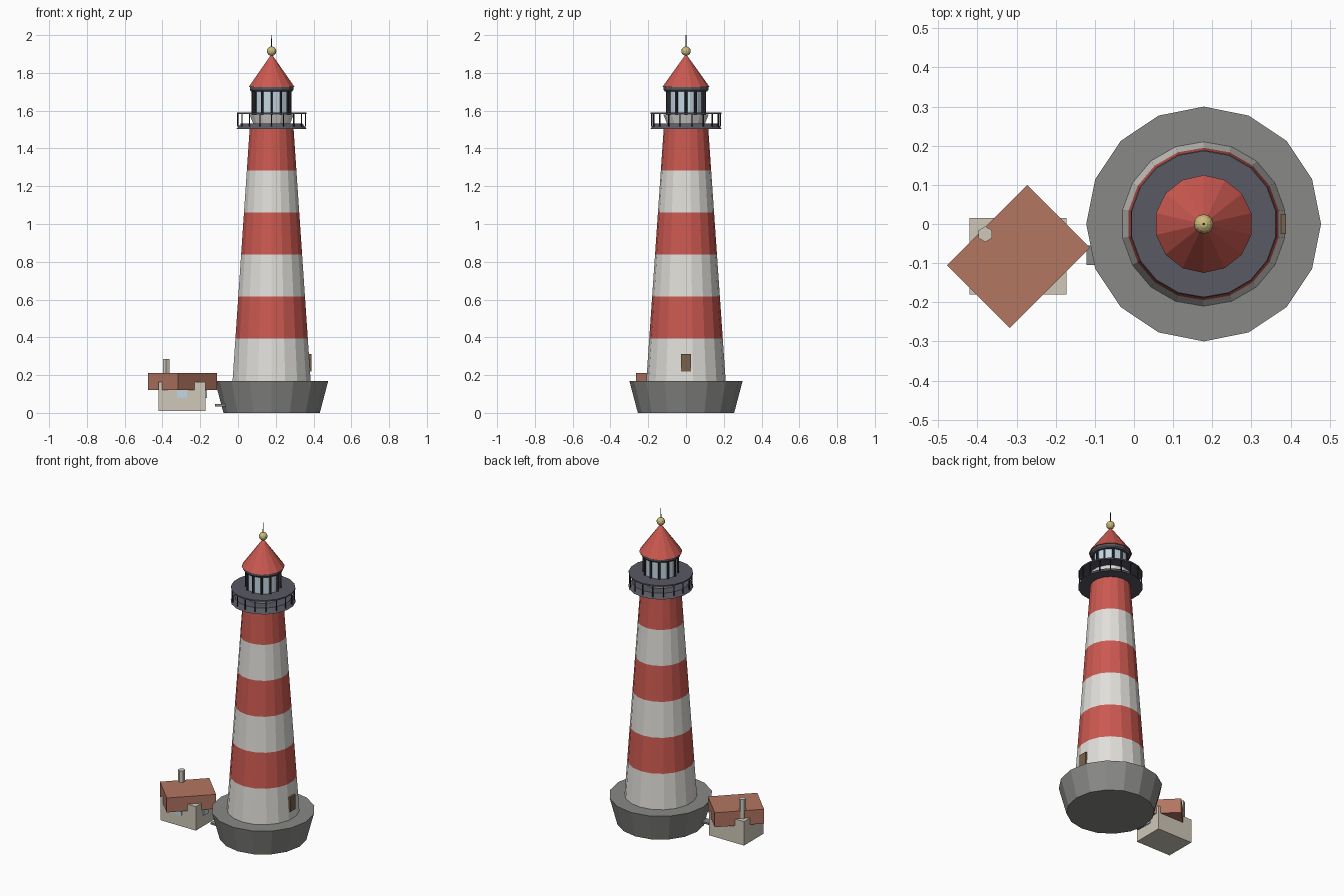
import bpy, bmesh
from math import sin, cos, pi

if "Cube" in bpy.data.objects:
    bpy.data.objects.remove(bpy.data.objects["Cube"])

TX = 0.178  # tower axis


def mat(name, r, g, b):
    m = bpy.data.materials.new(name)
    m.diffuse_color = (r, g, b, 1)
    m.use_nodes = True
    m.node_tree.nodes["Principled BSDF"].inputs["Base Color"].default_value = m.diffuse_color
    return m


RED = mat("red_paint", 0.60, 0.10, 0.08)
WHITE = mat("white_paint", 0.75, 0.74, 0.70)
STONE = mat("stone", 0.25, 0.25, 0.24)
DARK = mat("dark_iron", 0.10, 0.10, 0.125)
BLACK = mat("black_iron", 0.03, 0.03, 0.04)
GLASS = mat("glass", 0.55, 0.68, 0.76)
GOLD = mat("gold", 0.60, 0.50, 0.20)
WOOD = mat("wood", 0.19, 0.12, 0.07)
WALL = mat("plaster", 0.62, 0.58, 0.48)
TILE = mat("roof_tile", 0.45, 0.18, 0.12)


def finish(name, bm, m):
    bmesh.ops.recalc_face_normals(bm, faces=bm.faces)
    me = bpy.data.meshes.new(name)
    bm.to_mesh(me)
    bm.free()
    ob = bpy.data.objects.new(name, me)
    bpy.context.collection.objects.link(ob)
    me.materials.append(m)
    return ob


def lathe(name, profile, n, m, x=TX, y=0.0, caps=True):
    """Faceted turned part from (radius, z) rings, first corner on +y."""
    bm = bmesh.new()
    rings = []
    for r, z in profile:
        if r == 0:
            rings.append([bm.verts.new((x, y, z))] * n)
        else:
            rings.append([bm.verts.new((x + r * sin(2 * pi * i / n),
                                        y + r * cos(2 * pi * i / n), z)) for i in range(n)])
    for a, b in zip(rings, rings[1:]):
        for i in range(n):
            j = (i + 1) % n
            bm.faces.new(list(dict.fromkeys((a[i], a[j], b[j], b[i]))))
    if caps:
        for (r, _), ring in zip((profile[0], profile[-1]), (rings[0], rings[-1])):
            if r > 0:
                bm.faces.new(ring)
    return finish(name, bm, m)


def box(name, lo, hi, m, turn=0.0):
    bm = bmesh.new()
    bmesh.ops.create_cube(bm, size=1)
    bmesh.ops.scale(bm, vec=[h - l for l, h in zip(lo, hi)], verts=bm.verts)
    ob = finish(name, bm, m)
    ob.location = [(l + h) / 2 for l, h in zip(lo, hi)]
    ob.rotation_euler.z = turn
    return ob


def posts(name, count, radius, thick, z0, z1, m):
    for i in range(count):
        a = 2 * pi * i / count
        lathe(f"{name}_{i + 1}", [(thick, z0), (thick, z1)], 6, m,
              TX + radius * sin(a), radius * cos(a))


# Stone foundation
lathe("foundation", [(0.255, 0), (0.30, 0.17)], 16, STONE)

# Tapered tower in six painted bands
Z0, Z1, R0, R1 = 0.17, 1.505, 0.21, 0.118
for k in range(6):
    ring = [(R0 + (R1 - R0) * t / 6, Z0 + (Z1 - Z0) * t / 6) for t in (k, k + 1)]
    lathe(f"tower_band_{k + 1}", ring, 18, RED if k % 2 else WHITE, caps=False)
box("door", (0.368, -0.026, 0.22), (0.388, 0.026, 0.312), WOOD)

# Gallery deck and railing
lathe("gallery_deck", [(0.189, 1.503), (0.165, 1.532)], 18, DARK)
posts("railing_post", 18, 0.182, 0.0035, 1.515, 1.585, BLACK)
lathe("railing_top", [(0.187, 1.583), (0.187, 1.591)], 18, DARK)

# Lantern room
lathe("lantern_base", [(0.10, 1.53), (0.12, 1.58)], 14, WHITE)
lathe("lantern_glass", [(0.098, 1.58), (0.098, 1.705)], 14, GLASS)
posts("lantern_mullion", 12, 0.10, 0.007, 1.58, 1.705, BLACK)
lathe("lantern_ring", [(0.112, 1.702), (0.118, 1.71), (0.118, 1.727)], 14, DARK)
lathe("lantern_roof", [(0.125, 1.725), (0.0, 1.90)], 14, RED)

# Finial ball and spike
ball = [(0.025 * sin(pi * i / 8), 1.915 - 0.025 * cos(pi * i / 8)) for i in range(1, 8)]
lathe("finial_ball", [(0, 1.89)] + ball + [(0, 1.94)], 12, GOLD)
lathe("finial_spike", [(0.003, 1.935), (0.002, 2.0)], 6, BLACK)

# Keeper's cottage with its slab roof turned by 45 degrees
box("cottage_walls", (-0.42, -0.18, 0.01), (-0.172, 0.015, 0.163), WALL)
box("cottage_roof", (-0.4085, -0.228, 0.12), (-0.1815, 0.062, 0.212), TILE, -pi / 4)
lathe("chimney", [(0.02, 0.16), (0.02, 0.285)], 6, WALL, -0.38, -0.026)
box("front_window", (-0.322, -0.185, 0.08), (-0.27, -0.175, 0.13), GLASS)
box("side_window", (-0.177, -0.108, 0.08), (-0.165, -0.058, 0.13), GLASS)
box("step", (-0.122, -0.105, 0.035), (-0.065, -0.055, 0.046), STONE)
